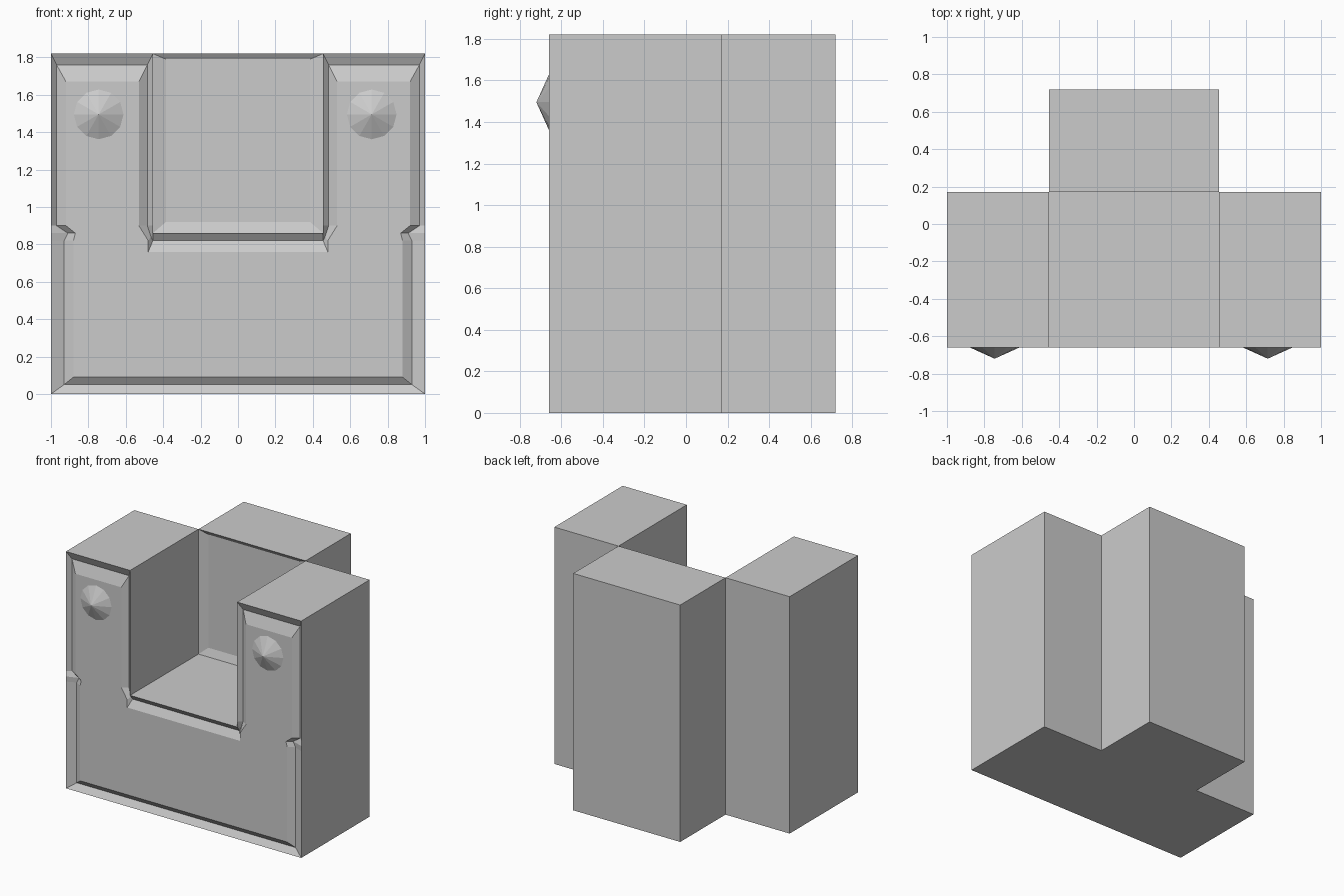
import bpy, bmesh, math

if "Cube" in bpy.data.objects:
    bpy.data.objects.remove(bpy.data.objects["Cube"])

FRONT, MID, BACK = -0.66, 0.17, 0.72


def finish(name, bm):
    bmesh.ops.remove_doubles(bm, verts=bm.verts, dist=1e-4)
    bmesh.ops.recalc_face_normals(bm, faces=bm.faces)
    mesh = bpy.data.meshes.new(name)
    bm.to_mesh(mesh)
    bm.free()
    obj = bpy.data.objects.new(name, mesh)
    bpy.context.collection.objects.link(obj)
    return obj


def add_loop(bm, half, y):
    # right half of an outline plus its mirror image
    pts = half + [(-x, z) for x, z in reversed(half)]
    return [bm.verts.new((x, y, z)) for x, z in pts]


def bridge(bm, a, b):
    n = len(a)
    for i in range(n):
        j = (i + 1) % n
        bm.faces.new((a[i], a[j], b[j], b[i]))


# U-shaped body: outer edge, V-groove and front panel outlines
outer = [(1, 0), (1, .82), (1, .86), (1, .90), (1, 1.82),
         (.455, 1.82), (.455, .90), (.455, .88), (.455, .86)]
groove = [(.93, .05), (.93, .82), (.91, .86), (.97, .90), (.97, 1.76),
          (.485, 1.76), (.485, .90), (.465, .84), (.455, .82)]
panel = [(.88, .09), (.88, .82), (.87, .86), (.92, .90), (.92, 1.67),
         (.53, 1.67), (.53, .90), (.48, .82), (.48, .76)]
bm = bmesh.new()
back = add_loop(bm, outer, MID)
rim = add_loop(bm, outer, FRONT)
valley = add_loop(bm, groove, FRONT + 0.03)
face = add_loop(bm, panel, FRONT)
bridge(bm, back, rim)
bridge(bm, rim, valley)
bridge(bm, valley, face)
bm.faces.new(face)
# back of both arms, open where the rear block joins
for arm in (back[:9], back[9:]):
    x = math.copysign(.455, arm[0].co.x)
    bm.faces.new(arm + [bm.verts.new((x, MID, 0))])
finish("u_shaped_body", bm)

# Rear block with a shallow recessed panel facing the notch
bm = bmesh.new()


def rect(y, w, z0, z1):
    return [bm.verts.new(p) for p in ((-w, y, z0), (w, y, z0), (w, y, z1), (-w, y, z1))]


rear = rect(BACK, .455, 0, 1.82)
front = rect(MID, .455, 0, 1.82)
bridge(bm, rear, front)
bm.faces.new(rear)
frame = rect(MID, .455, .86, 1.82)
inset = rect(MID + .02, .385, .92, 1.79)
bridge(bm, frame, inset)
bm.faces.new(inset)
finish("rear_block", bm)

# Pointed round studs on the arms
for side, x in (("left", -.745), ("right", .715)):
    bpy.ops.mesh.primitive_cone_add(vertices=12, radius1=.133, radius2=0, depth=.06,
                                    end_fill_type='NOTHING',
                                    location=(x, FRONT - .03, 1.495),
                                    rotation=(math.pi / 2, 0, 0))
    bpy.context.object.name = side + "_stud"
